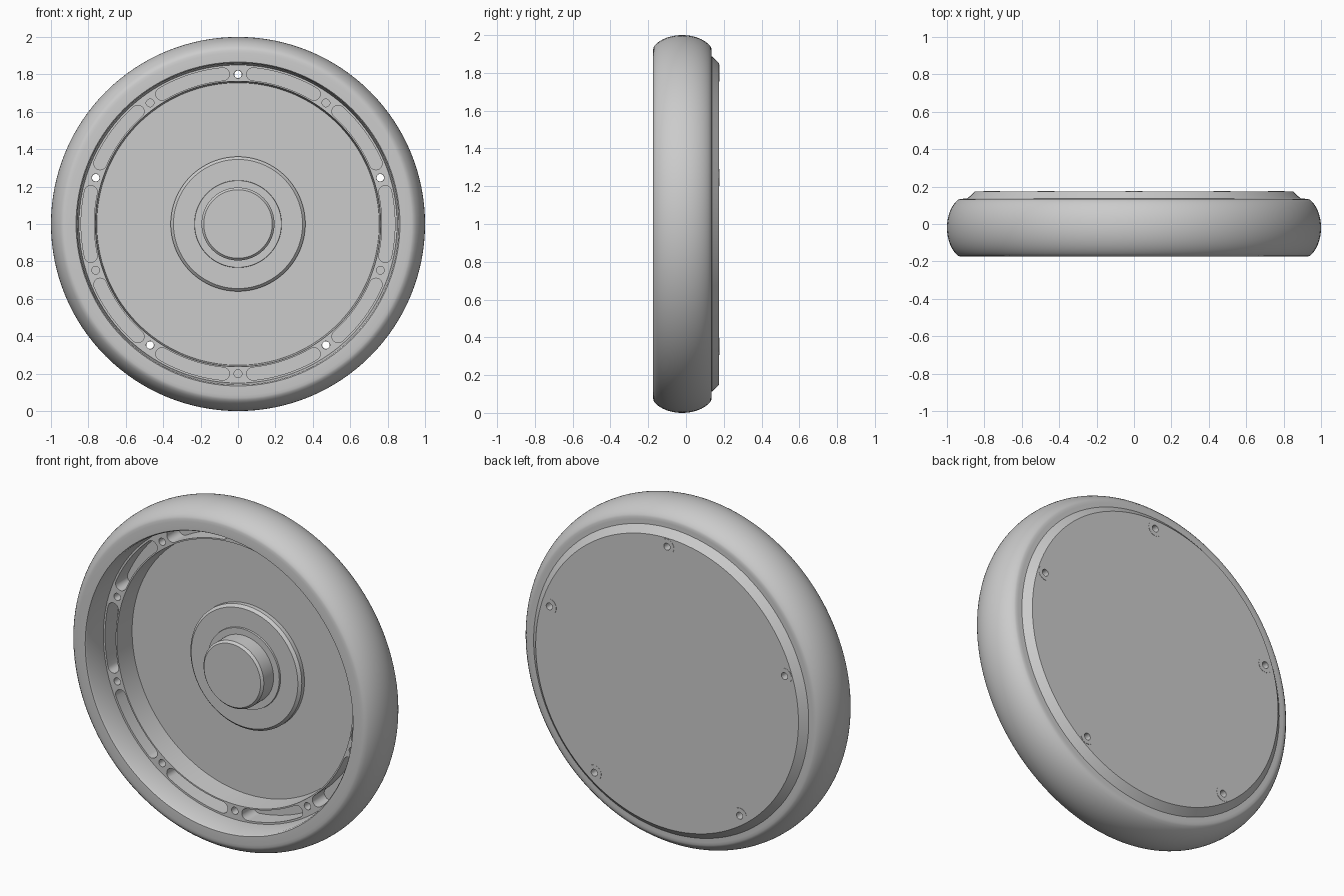
import bpy, bmesh
from math import sin, cos, pi, radians
from mathutils import Matrix, Vector

SEGMENTS = 128
AXLE = Vector((0, 0, 1))

cube = bpy.data.objects.get("Cube")
if cube:
    bpy.data.objects.remove(cube, do_unlink=True)

grey = bpy.data.materials.new("plain grey")
grey.use_nodes = True
grey.diffuse_color = (0.6, 0.6, 0.6, 1)
grey.node_tree.nodes["Principled BSDF"].inputs["Base Color"].default_value = (0.6, 0.6, 0.6, 1)


def polar(r, angle, y=0):
    return Vector((r * sin(angle), y, r * cos(angle)))


def finish(name, bm):
    bmesh.ops.remove_doubles(bm, verts=bm.verts, dist=1e-5)
    bmesh.ops.recalc_face_normals(bm, faces=bm.faces)
    mesh = bpy.data.meshes.new(name)
    bm.to_mesh(mesh)
    bm.free()
    mesh.materials.append(grey)
    obj = bpy.data.objects.new(name, mesh)
    bpy.context.collection.objects.link(obj)
    return obj


def lathe(name, profile, centre=AXLE, closed=False, steps=SEGMENTS):
    """Turn a (radius, y) profile about an axis along y."""
    bm = bmesh.new()
    verts = [bm.verts.new(polar(r, 0, y)) for r, y in profile]
    pairs = list(zip(verts, verts[1:]))
    if closed:
        pairs.append((verts[-1], verts[0]))
    edges = [bm.edges.new(p) for p in pairs]
    bmesh.ops.spin(bm, geom=verts + edges, cent=(0, 0, 0), axis=(0, 1, 0),
                   angle=2 * pi, steps=steps)
    bmesh.ops.translate(bm, verts=bm.verts, vec=centre)
    return finish(name, bm)


def prism(bm, outline, y0, y1):
    """Extrude a flat outline along y."""
    face = bm.faces.new([bm.verts.new(p + Vector((0, y0, 0)) + AXLE) for p in outline])
    out = bmesh.ops.extrude_face_region(bm, geom=[face])["geom"]
    moved = [v for v in out if isinstance(v, bmesh.types.BMVert)]
    bmesh.ops.translate(bm, verts=moved, vec=(0, y1 - y0, 0))


def slot_outline(r, half, a0, a1, n=14):
    """Arc-shaped slot with round ends."""
    steps = [a0 + (a1 - a0) * i / n for i in range(n + 1)]
    outer = [polar(r + half, a) for a in steps]
    inner = [polar(r - half, a) for a in reversed(steps)]
    end = [polar(r, a1) + polar(half, a1 + pi * i / 10) for i in range(1, 10)]
    start = [polar(r, a0) + polar(half, a0 + pi + pi * i / 10) for i in range(1, 10)]
    return outer + end + inner + start


# Tyre: domed tread with softly rounded shoulders
crown_y, half_width, sag = -0.02, 0.15, 0.06
tread = []
for i in range(25):
    t = -1 + i / 12
    tread.append((1 - sag * (1 - (1 - 0.8 * t * t) ** 0.5) / (1 - 0.2 ** 0.5),
                  crown_y + half_width * t))
tyre = lathe("tyre", [(0.85, 0.135), (0.85, -0.03), (0.86, -0.165), (0.866, -0.175),
                      (0.915, -0.175), (0.93, -0.173)] + tread
             + [(0.93, 0.134), (0.915, 0.135)], closed=True)

# Wheel body: recessed floor, raised mounting ring and chamfered back cover
body = lathe("wheel_body", [(0, 0.1), (0.755, 0.1), (0.763, -0.03), (0.87, -0.03),
                            (0.87, 0.13), (0.89, 0.137), (0.85, 0.175), (0, 0.175)])

# Slots and screw holes in the mounting ring
bm = bmesh.new()
for i in range(10):
    a = radians(36 * i)
    prism(bm, slot_outline(0.805, 0.034, a + radians(5.7), a + radians(30.3)), -0.1, 0.08)
    hole = [polar(0.8, a) + polar(0.021, 2 * pi * k / 20) for k in range(20)]
    prism(bm, hole, -0.1, 0.08 if i % 2 else 0.3)
cutter = finish("ring_cutter", bm)
cutter.hide_render = True
cut = body.modifiers.new("cut", "BOOLEAN")
cut.operation = "DIFFERENCE"
cut.solver = "EXACT"
cut.object = cutter
bpy.context.view_layer.update()
graph = bpy.context.evaluated_depsgraph_get()
body.data = bpy.data.meshes.new_from_object(body.evaluated_get(graph))
body.modifiers.clear()
bpy.data.objects.remove(cutter, do_unlink=True)

# Hub: bevelled flange, low collar and axle stub
flange = lathe("hub_flange", [(0, 0.11), (0.36, 0.11), (0.36, 0.075), (0.345, 0.06), (0, 0.06)])
collar = lathe("hub_collar", [(0, 0.07), (0.235, 0.07), (0.232, 0.05), (0, 0.05)])
stub = lathe("axle_stub", [(0, 0.07), (0.195, 0.07), (0.195, -0.04), (0.183, -0.053), (0, -0.053)])

# Screw washers on the back
washers = []
for i in range(5):
    spot = AXLE + polar(0.8, radians(72 * i))
    washers.append(lathe("back_washer_%d" % (i + 1),
                         [(0.02, 0.17), (0.045, 0.17), (0.045, 0.1765), (0.02, 0.1765)],
                         spot, closed=True, steps=32))

# Smooth curves with crisp edges
bpy.ops.object.select_all(action="DESELECT")
for obj in [tyre, body, flange, collar, stub] + washers:
    obj.select_set(True)
    bpy.context.view_layer.objects.active = obj
bpy.ops.object.shade_smooth_by_angle(angle=radians(30))
